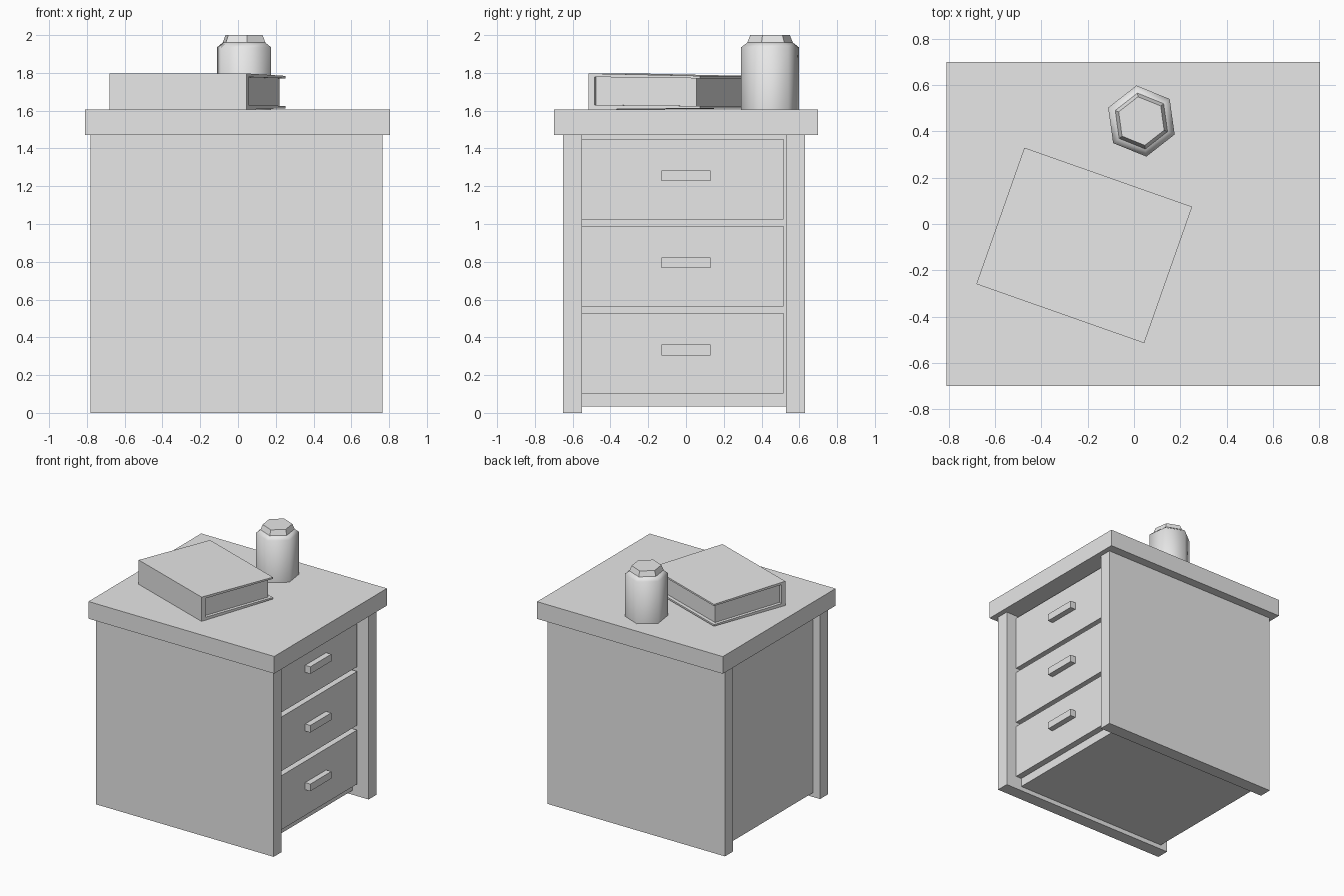
import bpy, bmesh, math
from mathutils import Matrix

cube = bpy.data.objects.get("Cube")
if cube:
    bpy.data.objects.remove(cube, do_unlink=True)

grey = bpy.data.materials.new("plain_grey")
grey.use_nodes = True
grey.diffuse_color = (0.8, 0.8, 0.8, 1)
grey.node_tree.nodes["Principled BSDF"].inputs["Base Color"].default_value = (0.8, 0.8, 0.8, 1)


def finish(name, bm):
    bmesh.ops.recalc_face_normals(bm, faces=bm.faces[:])
    mesh = bpy.data.meshes.new(name)
    bm.to_mesh(mesh)
    bm.free()
    mesh.materials.append(grey)
    obj = bpy.data.objects.new(name, mesh)
    bpy.context.collection.objects.link(obj)
    return obj


def box(name, x, y, z):
    """Box from (low, high) ranges on each axis."""
    bm = bmesh.new()
    bmesh.ops.create_cube(bm, size=1)
    for v in bm.verts:
        v.co = [r[0] if c < 0 else r[1] for c, r in zip(v.co, (x, y, z))]
    return finish(name, bm)


def extrusion(name, profile, x0, x1):
    """Extrude a (y, z) profile along x."""
    bm = bmesh.new()
    face = bm.faces.new([bm.verts.new((x0, y, z)) for y, z in profile])
    side = bmesh.ops.extrude_face_region(bm, geom=[face])["geom"]
    for v in side:
        if isinstance(v, bmesh.types.BMVert):
            v.co.x = x1
    return finish(name, bm)


def hex_turning(name, rings, start):
    """Stack of six-sided rings given as (radius, z), capped at both ends."""
    bm = bmesh.new()
    loops = []
    for r, z in rings:
        angles = [start + k * math.tau / 6 for k in range(6)]
        loops.append([bm.verts.new((r * math.cos(a), r * math.sin(a), z)) for a in angles])
    for low, high in zip(loops, loops[1:]):
        for k in range(6):
            n = (k + 1) % 6
            bm.faces.new((low[k], low[n], high[n], high[k]))
    bm.faces.new(loops[0])
    bm.faces.new(loops[-1])
    return finish(name, bm)


# Cabinet: top, two side panels, recessed carcass
box("table_top", (-0.81, 0.805), (-0.70, 0.70), (1.47, 1.605))
box("front_side_panel", (-0.78, 0.765), (-0.65, -0.55), (0, 1.47))
box("back_side_panel", (-0.78, 0.765), (0.53, 0.63), (0, 1.47))
box("carcass", (-0.72, 0.625), (-0.55, 0.53), (0.035, 1.47))

# Three drawers, each with a bar handle
for i, level in enumerate(("lower", "middle", "upper")):
    z = 0.103 + i * 0.461
    box(level + "_drawer", (0.60, 0.675), (-0.55, 0.515), (z, z + 0.425))
    box(level + "_handle", (0.67, 0.72), (-0.13, 0.13), (z + 0.202, z + 0.258))

# Book: wrapped cover with spine, and a page block set inside
place = Matrix.Translation((-0.215, -0.0925, 0)) @ Matrix.Rotation(math.radians(-19.4), 4, "Z")
cover = extrusion("book_cover", [
    (-0.3125, 1.606), (0.3125, 1.612), (0.3125, 1.625), (-0.28, 1.63),
    (-0.28, 1.778), (0.3125, 1.771), (0.3125, 1.784), (-0.3125, 1.797)], -0.3845, 0.3845)
pages = extrusion("book_pages", [
    (-0.285, 1.628), (0.285, 1.623), (0.285, 1.773), (-0.285, 1.78)], -0.36, 0.36)
for part in (cover, pages):
    part.matrix_world = place

# Jar: smooth six-sided body with sloping shoulder, and a tapered lid
start = math.radians(38)
body = hex_turning("jar_body", [(0.155, 1.605), (0.155, 1.935), (0.122, 1.96)], start)
lid = hex_turning("jar_lid", [(0.122, 1.96), (0.106, 2.0)], start)
for part in (body, lid):
    part.location = (0.032, 0.445, 0)
bpy.ops.object.select_all(action="DESELECT")
body.select_set(True)
bpy.context.view_layer.objects.active = body
bpy.ops.object.shade_smooth_by_angle(angle=math.radians(65))
